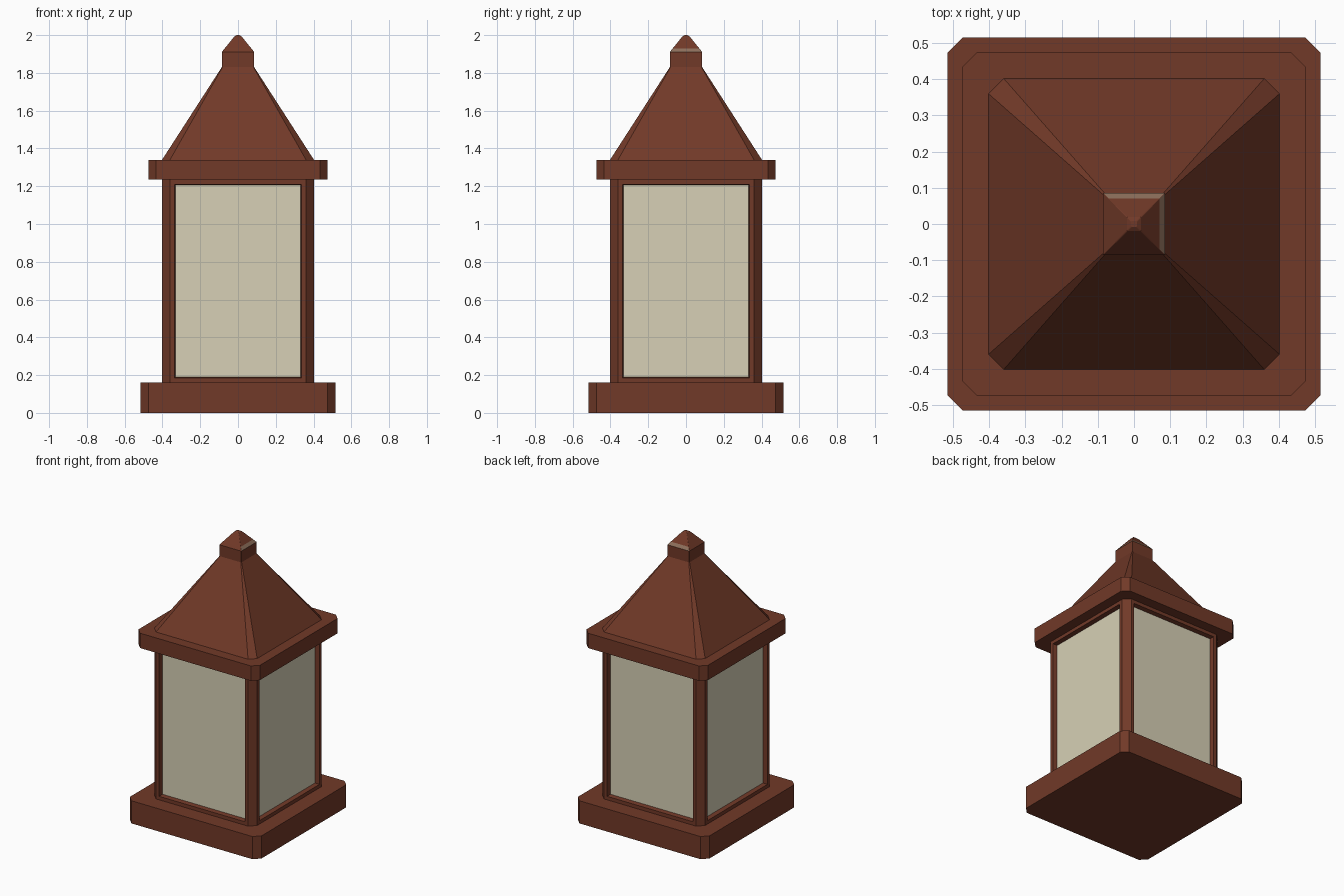
import bpy, bmesh

if "Cube" in bpy.data.objects:
    bpy.data.objects.remove(bpy.data.objects["Cube"])

def material(name, rgb):
    m = bpy.data.materials.new(name)
    m.diffuse_color = (*rgb, 1)
    m.use_nodes = True
    m.node_tree.nodes["Principled BSDF"].inputs["Base Color"].default_value = m.diffuse_color
    return m

BROWN = material("red brown", (0.165, 0.041, 0.021))
CREAM = material("cream pane", (0.68, 0.63, 0.465))
TAN = material("worn tan", (0.27, 0.16, 0.105))

def octagon(h, c):
    # square of half width h with corners cut by c
    return [(h, -h + c), (h, h - c), (h - c, h), (-h + c, h),
            (-h, h - c), (-h, -h + c), (-h + c, -h), (h - c, -h)]

def loft(name, levels, mats=(BROWN,), edit=None):
    # levels: (z, half width, corner cut)
    bm = bmesh.new()
    rings = [[bm.verts.new((x, y, z)) for x, y in octagon(h, c)] for z, h, c in levels]
    for a, b in zip(rings, rings[1:]):
        for i in range(8):
            j = (i + 1) % 8
            bm.faces.new((a[i], a[j], b[j], b[i]))
    bm.faces.new(rings[0][::-1])
    bm.faces.new(rings[-1])
    bm.normal_update()
    if edit:
        edit(bm)
    me = bpy.data.meshes.new(name)
    bm.to_mesh(me)
    bm.free()
    for m in mats:
        me.materials.append(m)
    ob = bpy.data.objects.new(name, me)
    bpy.context.collection.objects.link(ob)
    return ob

def cut_windows(bm):
    # frame border, then recessed pane on each of the four wide sides
    sides = [f for f in bm.faces if abs(f.normal.z) < 0.1
             and max(abs(f.normal.x), abs(f.normal.y)) > 0.99]
    bmesh.ops.inset_individual(bm, faces=sides, thickness=0.035)
    bmesh.ops.inset_individual(bm, faces=sides, thickness=0.007, depth=-0.03)
    for f in sides:
        f.material_index = 1

def wear(bm):
    # worn strip low on the right and back slopes of the tip
    for f in bm.faces:
        n, z = f.normal, f.calc_center_median().z
        if 0.1 < n.z < 0.95 and z < 1.93 and max(n.x, n.y) > 0.5:
            f.material_index = 1

loft("base", [(0, 0.515, 0.042), (0.16, 0.515, 0.042)])
loft("lantern_body", [(0.16, 0.402, 0.042), (1.235, 0.402, 0.042)], (BROWN, CREAM), cut_windows)
loft("eave_slab", [(1.235, 0.475, 0.042), (1.34, 0.475, 0.042)])
loft("roof", [(1.34, 0.402, 0.042), (1.83, 0.086, 0.004)])
loft("finial_block", [(1.83, 0.086, 0.001), (1.91, 0.086, 0.001)])
loft("finial_tip", [(1.91, 0.086, 0.001), (1.93, 0.070, 0.001), (1.992, 0.020, 0.002),
                    (2.0, 0.008, 0.002)], (BROWN, TAN), wear)
